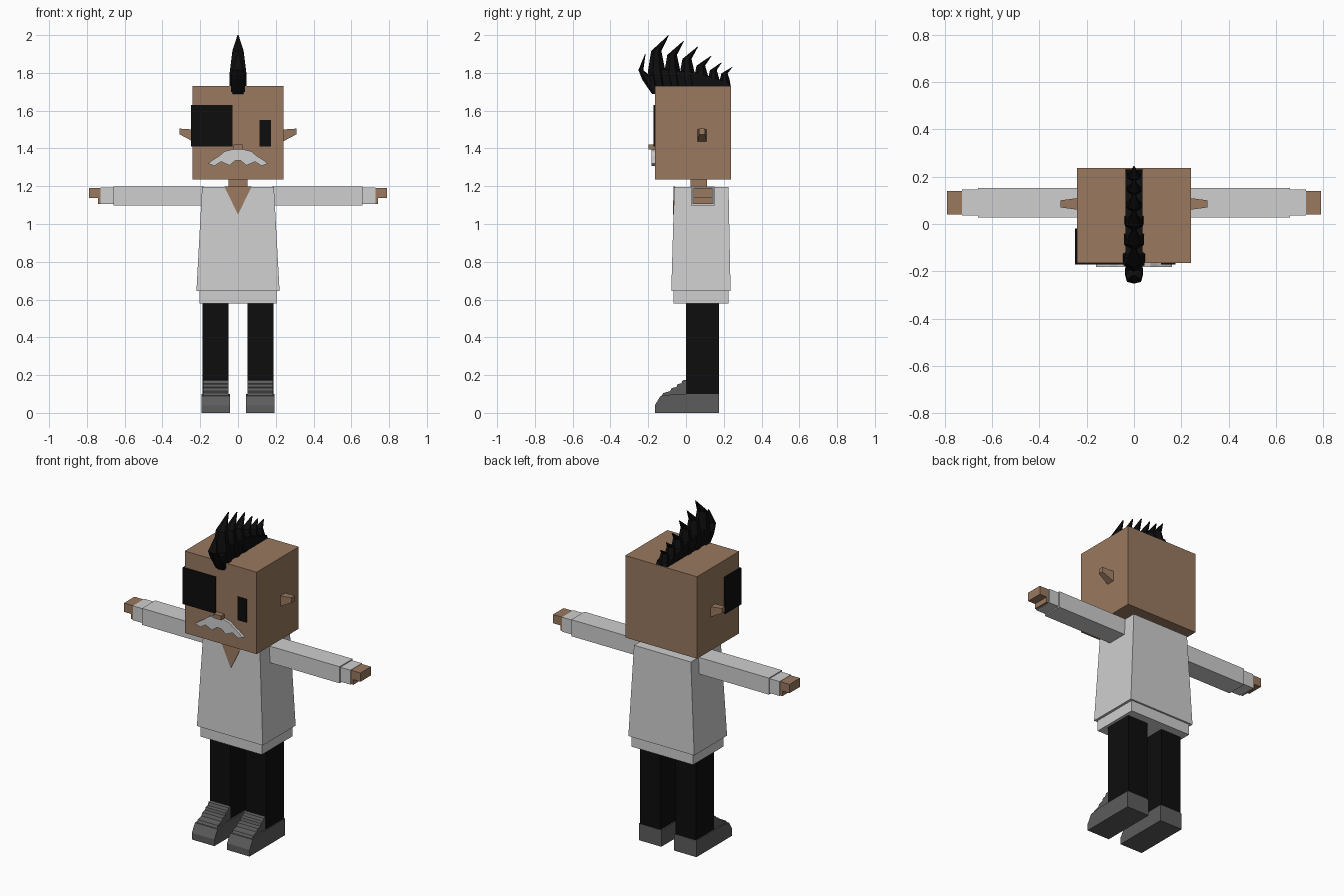
import bpy, bmesh

cube = bpy.data.objects.get("Cube")
if cube:
    bpy.data.objects.remove(cube, do_unlink=True)


def material(name, r, g, b):
    m = bpy.data.materials.new(name)
    m.use_nodes = True
    m.diffuse_color = (r, g, b, 1)
    bsdf = next(n for n in m.node_tree.nodes if n.type == 'BSDF_PRINCIPLED')
    bsdf.inputs["Base Color"].default_value = (r, g, b, 1)
    return m


skin = material("skin brown", 0.32, 0.19, 0.115)
white = material("coat white", 0.62, 0.62, 0.62)
black = material("black", 0.004, 0.004, 0.004)
grey = material("shoe grey", 0.11, 0.107, 0.11)


def loft(name, rings, mat):
    """Skin consecutive rings of equal length and cap both ends."""
    bm = bmesh.new()
    loops = [[bm.verts.new(p) for p in ring] for ring in rings]
    n = len(loops[0])
    for a, b in zip(loops, loops[1:]):
        for i in range(n):
            j = (i + 1) % n
            bm.faces.new((a[i], a[j], b[j], b[i]))
    bm.faces.new(loops[0][::-1])
    bm.faces.new(loops[-1])
    bmesh.ops.recalc_face_normals(bm, faces=bm.faces)
    mesh = bpy.data.meshes.new(name)
    bm.to_mesh(mesh)
    bm.free()
    mesh.materials.append(mat)
    obj = bpy.data.objects.new(name, mesh)
    bpy.context.collection.objects.link(obj)
    return obj


def rect(x0, x1, y0, y1, z):
    return [(x0, y0, z), (x1, y0, z), (x1, y1, z), (x0, y1, z)]


def box(name, x, y, z, mat):
    return loft(name, [rect(*x, *y, z[0]), rect(*x, *y, z[1])], mat)


def side_prism(name, outline, x0, x1, mat):
    """Extrude a (y, z) outline across x."""
    return loft(name, [[(x, y, z) for y, z in outline] for x in (x0, x1)], mat)


def front_prism(name, outline, y0, y1, mat):
    """Extrude an (x, z) outline across y."""
    return loft(name, [[(x, y, z) for x, z in outline] for y in (y0, y1)], mat)


def mirrored(obj):
    mod = obj.modifiers.new("Mirror", 'MIRROR')
    mod.use_axis[0] = True
    return obj


# Head and neck
box("head", (-0.24, 0.24), (-0.165, 0.237), (1.235, 1.73), skin)
box("neck", (-0.05, 0.05), (0.025, 0.11), (1.18, 1.24), skin)

# Ears flare outward from a narrow root
mirrored(loft("ears", [
    [(0.235, 0.06, 1.435), (0.235, 0.11, 1.435), (0.235, 0.11, 1.5), (0.235, 0.06, 1.5)],
    [(0.31, 0.07, 1.475), (0.31, 0.1, 1.475), (0.31, 0.1, 1.505), (0.31, 0.07, 1.505)]], skin))

# Face
box("nose", (-0.025, 0.025), (-0.198, -0.16), (1.395, 1.42), skin)
box("left_eye", (0.115, 0.175), (-0.171, -0.164), (1.41, 1.55), black)
box("eyepatch_front", (-0.25, -0.03), (-0.172, -0.164), (1.41, 1.63), black)
box("eyepatch_side", (-0.25, -0.239), (-0.172, -0.02), (1.41, 1.63), black)

half = [(0.03, 1.395), (0.07, 1.385), (0.1, 1.36), (0.125, 1.345), (0.16, 1.32),
        (0.125, 1.308), (0.09, 1.33), (0.045, 1.31), (0.015, 1.335)]
moustache = half + [(-x, z) for x, z in half[::-1]]
front_prism("moustache", moustache, -0.182, -0.16, white)

# Coat, hem and open collar
loft("coat", [rect(-0.22, 0.22, -0.078, 0.236, 0.645),
              rect(-0.19, 0.19, -0.062, 0.225, 1.197)], white)
box("coat_hem", (-0.205, 0.205), (-0.065, 0.225), (0.58, 0.65), white)
loft("collar_opening", [
    [(-0.072, -0.065, 1.198), (0.072, -0.065, 1.198), (0, -0.07, 1.05)],
    [(-0.072, -0.058, 1.198), (0.072, -0.058, 1.198), (0, -0.062, 1.05)]], skin)

# Arms, cuffs and hands
mirrored(box("sleeves", (0.18, 0.66), (0.027, 0.152), (1.098, 1.198), white))
mirrored(box("cuffs", (0.65, 0.727), (0.035, 0.145), (1.105, 1.192), white))
mirrored(front_prism("hands", [(0.72, 1.106), (0.742, 1.106), (0.742, 1.137),
                               (0.79, 1.137), (0.79, 1.19), (0.72, 1.19)], 0.04, 0.14, skin))

# Legs
mirrored(box("legs", (0.05, 0.187), (0, 0.174), (0.09, 0.6), black))

# Shoes: wide sole, narrower stepped upper
mirrored(side_prism("shoe_soles", [(-0.165, 0), (0.175, 0), (0.175, 0.1), (-0.05, 0.1),
                                   (-0.135, 0.09), (-0.165, 0.04)], 0.042, 0.193, grey))
mirrored(side_prism("shoe_uppers", [(-0.135, 0.08), (-0.12, 0.105), (-0.085, 0.115),
                                    (-0.075, 0.132), (-0.05, 0.137), (-0.045, 0.152),
                                    (-0.025, 0.156), (-0.018, 0.172), (0.004, 0.176),
                                    (0.004, 0.08)], 0.05, 0.185, grey))


# Crest of hair: each lock is a tapering six-sided spike
def spike(name, levels):
    rings = []
    for y0, y1, z, w in levels:
        a, b = y0 + (y1 - y0) * 0.3, y0 + (y1 - y0) * 0.7
        rings.append([(0, y0, z), (w, a, z), (w, b, z),
                      (0, y1, z), (-w, b, z), (-w, a, z)])
    return loft(name, rings, black)


spike("hair_front_lock", [(-0.18, -0.15, 1.688, 0.028), (-0.232, -0.17, 1.765, 0.038),
                          (-0.252, -0.226, 1.815, 0.03), (-0.217, -0.214, 1.9, 0.003)])
tips = [(-0.09, 2.0, 0.09), (-0.01, 1.97, 0.085), (0.065, 1.94, 0.08),
        (0.135, 1.89, 0.075), (0.19, 1.855, 0.06), (0.245, 1.83, 0.055)]
for i, (t, top, d) in enumerate(tips):
    h = top - 1.72
    w = 0.046 - 0.003 * i
    spike(f"hair_spike_{i + 1}", [
        (t - d, t - 0.01, 1.72, w),
        (t - 1.25 * d, t - 0.2 * d, 1.72 + 0.3 * h, w * 0.95),
        (t - 1.05 * d, t - 0.45 * d, 1.72 + 0.7 * h, w * 0.65),
        (t - 0.003, t, top, 0.003)])

# Low ridge joining the locks
side_prism("hair_ridge", [(-0.175, 1.7), (0.236, 1.715), (0.225, 1.75), (0.06, 1.8),
                          (-0.13, 1.82), (-0.2, 1.78)], -0.036, 0.036, black)
